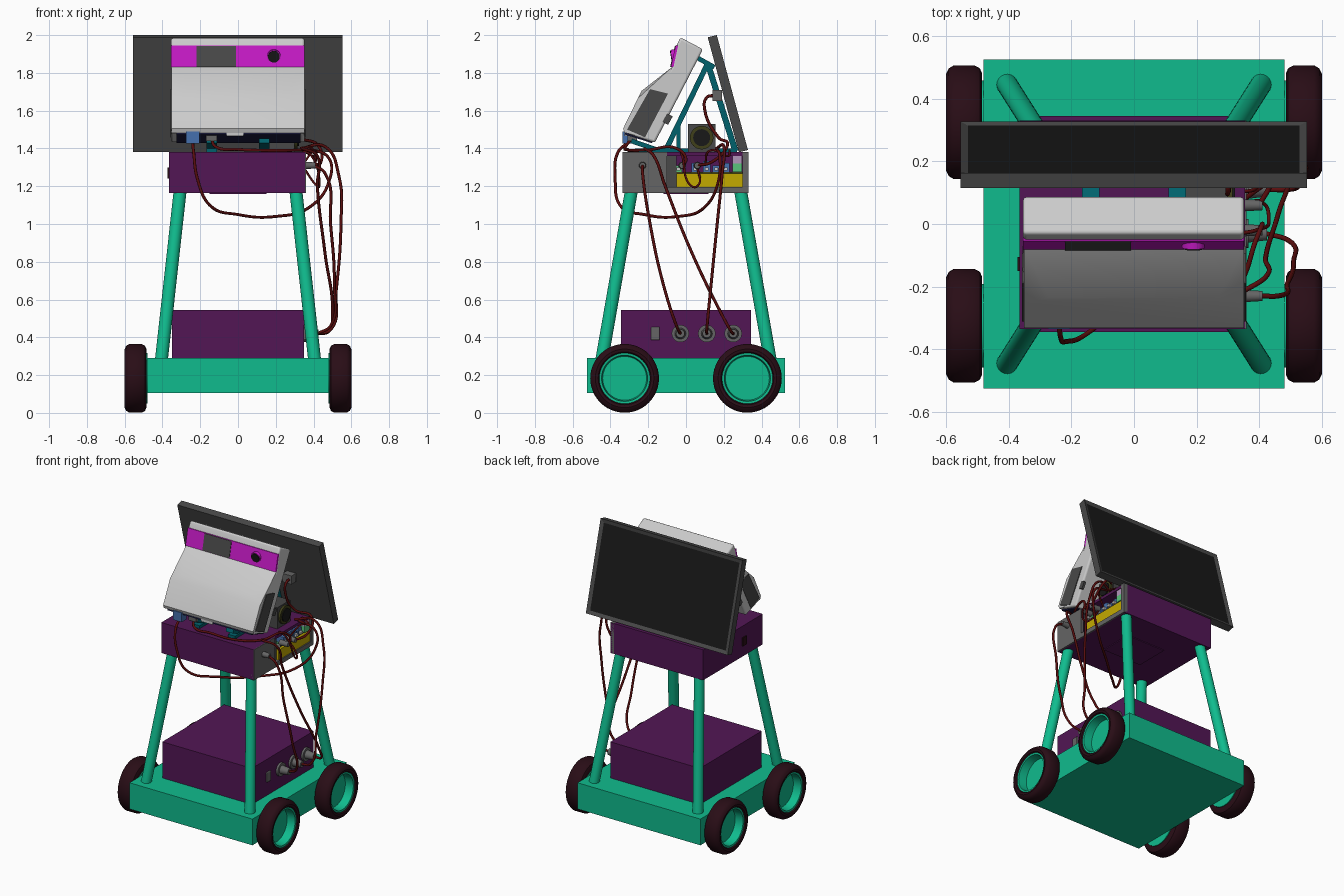
import bpy, bmesh, math
from mathutils import Vector

if "Cube" in bpy.data.objects:
    bpy.data.objects.remove(bpy.data.objects["Cube"])

COL = dict(green=(0.005, 0.50, 0.27), purple=(0.085, 0.008, 0.09), tyre=(0.022, 0.004, 0.008),
           magenta=(0.55, 0.01, 0.55), dark=(0.065, 0.065, 0.065), black=(0.009, 0.009, 0.009),
           white=(0.65, 0.65, 0.65), teal=(0.0, 0.12, 0.15), cable=(0.10, 0.004, 0.004),
           yellow=(0.55, 0.40, 0.0), blue=(0.06, 0.16, 0.42), navy=(0.01, 0.01, 0.05),
           olive=(0.05, 0.05, 0.01), mid=(0.13, 0.13, 0.13), board=(0.10, 0.55, 0.2),
           lilac=(0.45, 0.3, 0.5))


def mat(c):
    m = bpy.data.materials.get(c)
    if not m:
        m = bpy.data.materials.new(c)
        m.diffuse_color = (*COL[c], 1)
        m.use_nodes = True
        m.node_tree.nodes["Principled BSDF"].inputs["Base Color"].default_value = m.diffuse_color
    return m


def finish(name, bm, *cols, smooth=False, bevel=0):
    bmesh.ops.recalc_face_normals(bm, faces=bm.faces)
    me = bpy.data.meshes.new(name)
    bm.to_mesh(me)
    bm.free()
    for c in cols:
        me.materials.append(mat(c))
    ob = bpy.data.objects.new(name, me)
    bpy.context.collection.objects.link(ob)
    if bevel:
        b = ob.modifiers.new("bevel", 'BEVEL')
        b.width, b.segments = bevel, 3
    if smooth:
        bpy.ops.object.select_all(action='DESELECT')
        ob.select_set(True)
        bpy.context.view_layer.objects.active = ob
        bpy.ops.object.shade_smooth_by_angle(angle=math.radians(35))
    return ob


def prism_bm(pts, x0, x1):
    """Extrude a (y, z) outline from x0 to x1."""
    bm = bmesh.new()
    f = bm.faces.new([bm.verts.new((x0, y, z)) for y, z in pts])
    r = bmesh.ops.extrude_face_region(bm, geom=[f])
    bmesh.ops.translate(bm, vec=(x1 - x0, 0, 0),
                        verts=[v for v in r['geom'] if isinstance(v, bmesh.types.BMVert)])
    bmesh.ops.recalc_face_normals(bm, faces=bm.faces)
    return bm


def prism(name, pts, x0, x1, col, **k):
    return finish(name, prism_bm(pts, x0, x1), col, **k)


def box(name, x, y, z, col, **k):
    return prism(name, [(y[0], z[0]), (y[1], z[0]), (y[1], z[1]), (y[0], z[1])], x[0], x[1], col, **k)


def cyl(name, p, q, r, col, r2=None, n=32):
    p, q = Vector(p), Vector(q)
    bm = bmesh.new()
    bmesh.ops.create_cone(bm, cap_ends=True, segments=n, radius1=r,
                          radius2=r if r2 is None else r2, depth=(q - p).length)
    bm.transform((q - p).to_track_quat('Z', 'Y').to_matrix().to_4x4())
    bmesh.ops.translate(bm, vec=(p + q) / 2, verts=bm.verts)
    return finish(name, bm, col, smooth=True)


def lathe_x(name, prof, centre, sx, col):
    """Spin an (x, radius) outline about the x axis."""
    bm = bmesh.new()
    vs = [bm.verts.new((x * sx, 0, r)) for x, r in prof]
    es = [bm.edges.new(e) for e in zip(vs, vs[1:])]
    bmesh.ops.spin(bm, geom=vs + es, axis=(1, 0, 0), cent=(0, 0, 0), steps=48, angle=math.tau)
    bmesh.ops.remove_doubles(bm, verts=bm.verts, dist=1e-4)
    bmesh.ops.translate(bm, vec=centre, verts=bm.verts)
    return finish(name, bm, col, smooth=True)


def bar(name, a, b, w, x0, x1, col):
    """Flat strut between two (y, z) points."""
    a, b = Vector(a), Vector(b)
    d = (b - a).normalized() * w / 2
    n = Vector((-d.y, d.x))
    return prism(name, [a + n, b + n, b - n, a - n], x0, x1, col)


def cable(name, pts, r=0.008):
    cu = bpy.data.curves.new(name, 'CURVE')
    cu.dimensions, cu.bevel_depth, cu.bevel_resolution, cu.resolution_u = '3D', r, 2, 8
    cu.use_fill_caps = True
    s = cu.splines.new('BEZIER')
    s.bezier_points.add(len(pts) - 1)
    for b, p in zip(s.bezier_points, pts):
        b.co = p
        b.handle_left_type = b.handle_right_type = 'AUTO'
    cu.materials.append(mat('cable'))
    ob = bpy.data.objects.new(name, cu)
    bpy.context.collection.objects.link(ob)
    bpy.ops.object.select_all(action='DESELECT')
    ob.select_set(True)
    bpy.context.view_layer.objects.active = ob
    bpy.ops.object.convert(target='MESH')


# chassis, wheels, legs
box("chassis", (-.48, .48), (-.525, .525), (.105, .29), 'green')
TYRE = [(.485, .135), (.485, .155), (.492, .172), (.51, .182), (.575, .182), (.592, .172),
        (.6, .155), (.597, .140), (.585, .133), (.485, .133)]
RIM = [(.48, 0), (.48, .134), (.59, .134), (.588, .122), (.53, .116), (.53, 0)]
for sx in (-1, 1):
    for sy in (-1, 1):
        lathe_x("tyre", TYRE, (0, sy * .325, .183), sx, 'tyre')
        lathe_x("wheel_rim", RIM, (0, sy * .325, .183), sx, 'green')
        cyl("leg", (sx * .405, sy * .445, .285), (sx * .307, sy * .29, 1.17), .034, 'green')

# lower equipment box with sockets and switch
box("lower_box", (-.35, .35), (-.345, .345), (.29, .545), 'purple')
for y in (-.03, .11, .25):
    cyl("socket_flange", (.34, y, .42), (.365, y, .42), .046, 'mid')
    cyl("socket_plug", (.36, y, .42), (.425, y, .42), .03, 'mid', .022)
box("power_switch", (.34, .36), (-.185, -.14), (.385, .455), 'mid', bevel=.005)

# upper tray: purple shell open on the right, grey side frame
box("tray_floor", (-.365, .35), (-.335, .33), (1.165, 1.185), 'purple')
box("tray_lid", (-.365, .355), (-.335, .33), (1.36, 1.38), 'purple')
box("tray_front", (-.365, .355), (-.335, -.32), (1.165, 1.38), 'purple')
box("tray_back", (-.365, .355), (.315, .33), (1.165, 1.38), 'purple')
box("tray_left", (-.365, -.35), (-.335, .33), (1.165, 1.38), 'purple')
box("tray_under_panel", (-.15, .15), (-.12, .12), (1.16, 1.17), 'purple')
box("left_socket", (-.372, -.36), (-.15, -.105), (1.24, 1.30), 'tyre')
box("side_panel", (.34, .36), (-.335, -.1), (1.165, 1.38), 'mid')
box("side_sill", (.33, .36), (-.1, .33), (1.165, 1.197), 'mid')
box("side_post", (.33, .36), (.298, .33), (1.165, 1.38), 'mid')
box("side_inner_panel", (.30, .335), (-.1, -.05), (1.19, 1.36), 'dark')
box("battery", (-.1, .352), (-.05, .298), (1.197, 1.268), 'yellow')
box("circuit_shelf", (.0, .335), (-.05, .298), (1.268, 1.276), 'olive')
for i, y in enumerate((-.06, .03, .09, .14, .19)):
    box("circuit_board", (.18, .335), (y, y + .04), (1.276, 1.31 + .012 * (i % 3)), 'blue' if i else 'board')
    box("circuit_chip", (.28, .352), (y + .01, y + .03), (1.283, 1.30), 'white')
box("relay_lower", (.2, .35), (.245, .297), (1.276, 1.32), 'board')
box("relay_upper", (.2, .35), (.245, .297), (1.32, 1.36), 'lilac')

# display: tilted slab with inset dark glass facing the rear
bm = prism_bm([(.115, 1.988), (.163, 2.0), (.328, 1.392), (.28, 1.38)], -.555, .553)
back = max(bm.faces, key=lambda f: f.normal.y)
bmesh.ops.inset_region(bm, faces=[back], thickness=.034, depth=-.008)
back.material_index = 1
finish("display", bm, 'dark', 'black')

# teal support frame
for s in (-1, 1):
    x0, x1 = s * .138 - .028, s * .138 + .028
    bar("frame_display_strut", (.115, 1.85), (.262, 1.385), .032, x0, x1, 'teal')
    bar("frame_projector_strut", (.115, 1.85), (-.11, 1.385), .028, x0, x1, 'teal')
    bar("frame_top_strut", (.06, 1.88), (.15, 1.83), .025, x0, x1, 'teal')
    bar("frame_foot", (-.27, 1.39), (.27, 1.39), .02, x0, x1, 'teal')
    bar("frame_cradle", (-.29, 1.44), (-.13, 1.385), .025, x0, x1, 'teal')
    bar("frame_brace", (-.04, 1.39), (-.04, 1.53), .02, x0, x1, 'teal')

# projector: slab body with a flared hood
prism("projector_body", [(-.03, 1.988), (.09, 1.925), (-.165, 1.43), (-.31, 1.478), (-.075, 1.83),
                         (-.05, 1.945)], -.355, .352, 'white', bevel=.012, smooth=True)
bm = bmesh.new()
for s in (-1, 1):
    for x, y, z in ((.352, -.075, 1.83), (.27, -.235, 1.705), (.352, -.255, 1.665), (.352, -.19, 1.70),
                    (.352, -.333, 1.505), (.352, -.325, 1.483), (.352, -.17, 1.45)):
        bm.verts.new((s * x, y, z))
bmesh.ops.convex_hull(bm, input=bm.verts)
finish("projector_hood", bm, 'white', smooth=True)
prism("sensor_band", [(-.055, 1.945), (-.03, 1.945), (-.05, 1.83), (-.081, 1.83)], -.354, .351, 'magenta')
prism("sensor_window", [(-.059, 1.943), (-.03, 1.943), (-.05, 1.832), (-.084, 1.832)], -.22, -.01, 'dark')
cyl("lens_ring", (.19, -.05, 1.89), (.19, -.076, 1.886), .036, 'magenta')
cyl("lens", (.19, -.05, 1.89), (.19, -.08, 1.885), .031, 'black')
for s in (-1, 1):
    prism("projector_vent", [(-.19, 1.714), (-.095, 1.69), (-.217, 1.459), (-.312, 1.50)],
          s * .34, s * .357, 'dark')
    prism("side_port", [(-.10, 1.585), (-.07, 1.57), (-.095, 1.525), (-.125, 1.54)], s * .34, s * .356, 'dark')
prism("connector_panel", [(-.32, 1.484), (-.175, 1.437), (-.18, 1.428), (-.325, 1.474)], -.325, .33, 'navy')
box("blue_plug", (-.275, -.205), (-.335, -.28), (1.425, 1.49), 'blue')
box("grey_plug", (-.17, -.11), (-.31, -.26), (1.44, 1.49), 'mid')
box("white_plug", (-.06, .03), (-.325, -.28), (1.465, 1.485), 'white')

# speaker on the tray
box("speaker_box", (.14, .30), (.01, .155), (1.38, 1.53), 'dark')
cyl("speaker_cone", (.29, .083, 1.457), (.315, .083, 1.457), .062, 'olive')
cyl("speaker_cap", (.30, .083, 1.457), (.322, .083, 1.457), .045, 'black')

# plugs on the right edge
for y, z in ((-.23, 1.31), (-.02, 1.31), (.06, 1.31)):
    cyl("side_plug", (.345, y, z), (.41, y, z), .02, 'mid', .016, 16)
box("display_plug", (.25, .32), (.14, .19), (1.65, 1.71), 'mid')

# cables
cable("power_cable_1", [(.40, -.23, 1.31), (.46, -.23, 1.27), (.49, -.19, 1.0), (.51, -.12, .68),
                        (.49, -.05, .46), (.42, -.03, .42)])
cable("power_cable_2", [(.34, -.22, 1.40), (.42, -.17, 1.36), (.42, -.11, 1.2), (.46, .03, .85),
                        (.50, .19, .52), (.48, .24, .43), (.42, .25, .42)])
cable("power_cable_3", [(.33, .16, 1.40), (.46, .20, 1.41), (.535, .19, 1.25), (.545, .165, 1.0),
                        (.52, .13, .65), (.49, .11, .44), (.42, .11, .42)])
cable("video_cable", [(-.24, -.31, 1.43), (-.235, -.36, 1.38), (-.215, -.375, 1.24), (-.15, -.35, 1.10),
                      (.0, -.22, 1.05), (.2, -.04, 1.04), (.38, .10, 1.09), (.48, .17, 1.22),
                      (.48, .18, 1.35), (.36, .16, 1.40)])
cable("front_cable", [(-.14, -.29, 1.45), (-.12, -.32, 1.41), (.0, -.31, 1.395), (.2, -.29, 1.39),
                      (.33, -.2, 1.392), (.39, -.05, 1.40), (.41, .0, 1.34), (.40, -.02, 1.31)])
cable("display_cable", [(.30, .16, 1.68), (.30, .11, 1.67), (.30, .10, 1.60), (.33, .17, 1.46),
                        (.42, .22, 1.42), (.44, .14, 1.33), (.40, .06, 1.31)])
cable("board_cable_1", [(.34, -.03, 1.39), (.39, -.02, 1.36), (.43, .03, 1.2), (.42, .06, 1.2),
                        (.34, .06, 1.31)], .006)
cable("board_cable_2", [(.34, .10, 1.31), (.40, .13, 1.39), (.40, .22, 1.36), (.34, .23, 1.39)], .006)
